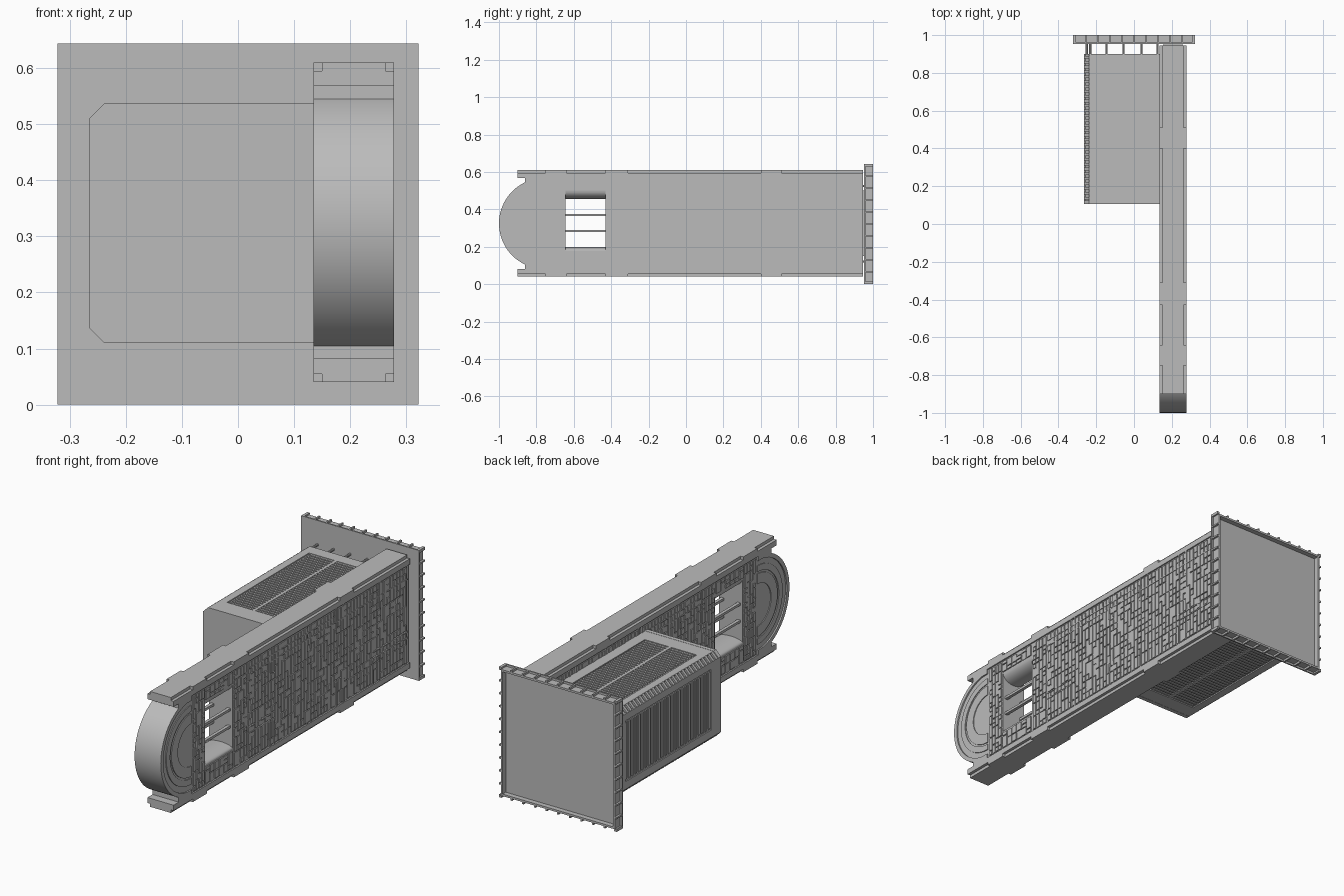
import bpy, bmesh, math, random
from mathutils import Vector, Matrix

random.seed(4)
old = bpy.data.objects.get("Cube")
if old:
    bpy.data.objects.remove(old)

GREY = (0.5, 0.5, 0.5, 1)
grey = bpy.data.materials.new("hull grey")
grey.use_nodes = True
grey.diffuse_color = GREY
grey.node_tree.nodes["Principled BSDF"].inputs["Base Color"].default_value = GREY


def finish(name, bm, smooth=False):
    bmesh.ops.recalc_face_normals(bm, faces=bm.faces)
    mesh = bpy.data.meshes.new(name)
    bm.to_mesh(mesh)
    bm.free()
    mesh.materials.append(grey)
    ob = bpy.data.objects.new(name, mesh)
    bpy.context.collection.objects.link(ob)
    if smooth:
        bpy.ops.object.select_all(action='DESELECT')
        ob.select_set(True)
        bpy.context.view_layer.objects.active = ob
        bpy.ops.object.shade_smooth_by_angle(angle=math.radians(30))
    return ob


def box(bm, x0, x1, y0, y1, z0, z1):
    size = Matrix.Diagonal((x1 - x0, y1 - y0, z1 - z0, 1))
    mid = Matrix.Translation(((x0 + x1) / 2, (y0 + y1) / 2, (z0 + z1) / 2))
    bmesh.ops.create_cube(bm, size=1, matrix=mid @ size)


def prism(bm, points, move):
    """Extrude a closed outline along a vector."""
    face = bm.faces.new([bm.verts.new(p) for p in points])
    out = bmesh.ops.extrude_face_region(bm, geom=[face], use_keep_orig=True)
    verts = [g for g in out["geom"] if isinstance(g, bmesh.types.BMVert)]
    bmesh.ops.translate(bm, verts=verts, vec=Vector(move))


def rod(bm, a, b, r):
    a, b = Vector(a), Vector(b)
    turn = (b - a).to_track_quat('Z', 'Y').to_matrix().to_4x4()
    bmesh.ops.create_cone(bm, cap_ends=True, segments=10, radius1=r, radius2=r,
                          depth=(b - a).length,
                          matrix=Matrix.Translation((a + b) / 2) @ turn)


MID, HALF, CZ = 0.2065, 0.0715, 0.325      # long hull: centre x, half width, centre z
CORE = HALF - 0.007
HUB, RAD = -0.757, 0.243                   # rounded nose
LOW, HIGH = CZ - RAD, CZ + RAD
WIN0, WIN1, SILL, LINTEL = -0.645, -0.43, 0.18, 0.5


def arc(x, r, steps=40):
    return [(x, HUB - r * math.sin(math.pi * i / steps), CZ + r * math.cos(math.pi * i / steps))
            for i in range(steps + 1)]


def both_sides(bm, y0, y1, z0, z1, proud):
    """A plate on each side wall of the long hull."""
    for s in (-1, 1):
        a, b = sorted((MID + s * (CORE - 0.002), MID + s * (CORE + proud)))
        box(bm, a, b, y0, y1, z0, z1)


# Long hull core, built around the open window
bm = bmesh.new()
for y0, y1, z0, z1 in ((HUB, WIN0, LOW, HIGH), (WIN1, 0.945, LOW, HIGH),
                       (WIN0, WIN1, LOW, SILL), (WIN0, WIN1, LINTEL, HIGH)):
    box(bm, MID - CORE, MID + CORE, y0, y1, z0, z1)
box(bm, MID - 0.05, MID + 0.05, 0.94, 0.957, 0.15, 0.5)
finish("long_hull", bm)

# Rounded nose with full-width rim and raised half rings
bm = bmesh.new()
prism(bm, arc(MID - CORE, RAD - 0.005), (2 * CORE, 0, 0))
prism(bm, arc(MID - HALF, RAD) + arc(MID - HALF, RAD - 0.02)[::-1], (2 * HALF, 0, 0))
for r0, r1 in ((0.165, 0.195), (0.105, 0.155)):
    w = CORE + 0.004
    prism(bm, arc(MID - w, r1) + arc(MID - w, r0)[::-1], (2 * w, 0, 0))
finish("rounded_nose", bm, True)

# Top and bottom rails, with notched edges between full-width tabs
bm = bmesh.new()
for s in (-1, 1):
    def slab(w, y0, y1, d0, d1):
        z0, z1 = sorted((CZ + s * d0, CZ + s * d1))
        box(bm, MID - w, MID + w, y0, y1, z0, z1)
    slab(HALF, -0.9, 0.945, RAD, 0.270)
    slab(HALF - 0.015, -0.9, 0.945, 0.268, 0.285)
    slab(HALF, -0.86, HUB, 0.220, RAD + 0.002)
    for y0, y1 in ((-0.75, -0.64), (-0.43, -0.31), (0.4, 0.51)):
        slab(HALF, y0, y1, 0.268, 0.285)
finish("edge_rails", bm)

# Window bars and rounded sill and lintel
bm = bmesh.new()
for z in (0.285, 0.37):
    for s in (-1, 1):
        x = MID + s * 0.045
        box(bm, x - 0.008, x + 0.008, WIN0, WIN1, z - 0.006, z + 0.006)
for base, tip in ((SILL, 0.198), (LINTEL, 0.455)):
    pts = [(MID + CORE * math.cos(math.pi * i / 16), WIN0,
            base + (tip - base) * math.sin(math.pi * i / 16)) for i in range(17)]
    prism(bm, pts, (0, WIN1 - WIN0, 0))
finish("window_bars", bm, True)

# Dense small panels over both side walls
bm = bmesh.new()


def panel_field(y0, y1, z0, z1, cols, rows, gap=0.005):
    dy, dz = (y1 - y0) / cols, (z1 - z0) / rows
    for c in range(cols):
        r = 0
        while r < rows:
            n = min(random.choice((1, 1, 2, 3)), rows - r)
            both_sides(bm, y0 + c * dy, y0 + (c + 1) * dy - gap,
                       z0 + r * dz, z0 + (r + n) * dz - gap,
                       random.choice((0.003, 0.004, 0.005, 0.006)))
            r += n


panel_field(-0.31, 0.925, 0.09, 0.565, 48, 15)
panel_field(WIN1 + 0.01, -0.32, 0.09, 0.565, 4, 20)
panel_field(-0.74, WIN0 - 0.005, 0.09, 0.565, 4, 20)
panel_field(WIN0, WIN1, 0.09, SILL - 0.005, 6, 4)
panel_field(WIN0, WIN1, LINTEL + 0.005, 0.565, 6, 3)
finish("side_panels", bm)

# Thin conduits over the side panels
bm = bmesh.new()
T = 0.003
for y in (-0.14, -0.11, 0.145, 0.175, 0.375, 0.43, 0.66, 0.71):
    for z0, z1 in ((LOW, 0.2), (0.445, HIGH)):
        both_sides(bm, y - T, y + T, z0, z1, 0.007)
both_sides(bm, 0.915, 0.921, LOW, HIGH, 0.007)
both_sides(bm, 0.712, 0.718, 0.24, HIGH, 0.007)
for z, y0, y1 in ((0.53, -0.31, 0.34), (0.5, -0.31, 0.93), (0.24, -0.31, -0.14),
                  (0.21, -0.31, -0.14), (0.24, 0.66, 0.93), (0.21, 0.66, 0.93)):
    both_sides(bm, y0, y1, z - T, z + T, 0.007)
finish("side_conduits", bm)

# Side pod: chamfered block with a full-size front cap
LEFT, RIGHT, PLO, PHI, CH = -0.265, 0.138, 0.11, 0.537, 0.027
FRONT, REAR = 0.105, 0.9


def pod_outline(y, inset):
    l, lo, hi = LEFT + inset, PLO + inset, PHI - inset
    return [(RIGHT, y, lo), (l + CH, y, lo), (l, y, lo + CH),
            (l, y, hi - CH), (l + CH, y, hi), (RIGHT, y, hi)]


bm = bmesh.new()
prism(bm, pod_outline(FRONT, 0.007), (0, REAR - FRONT, 0))
prism(bm, pod_outline(FRONT, 0), (0, 0.02, 0))
finish("side_pod", bm)

# Pod slats: flat borders, louvres on three faces, ribs on the chamfers
bm = bmesh.new()
D = 0.008
for z0, z1 in ((PLO, PLO + D), (PHI - D, PHI)):
    for x0, x1 in ((LEFT + CH, -0.2), (-0.06, -0.045), (0.085, RIGHT)):
        box(bm, x0, x1, FRONT, REAR, z0 + 0.001, z1 - 0.001)
    for y0, y1 in ((FRONT, 0.2), (0.84, REAR)):
        box(bm, LEFT + CH, RIGHT, y0, y1, z0 + 0.001, z1 - 0.001)
    for i in range(32):
        y = 0.2 + i * 0.02
        box(bm, -0.19, 0.08, y + 0.006, y + 0.017, z0 + 0.002, z1 - 0.002)
for z0, z1 in ((PLO + CH, 0.175), (0.475, PHI - CH)):
    box(bm, LEFT + 0.001, LEFT + D, FRONT, REAR, z0, z1)
for y0, y1 in ((FRONT, 0.18), (0.85, REAR)):
    box(bm, LEFT + 0.001, LEFT + D, y0, y1, PLO + CH, PHI - CH)
for i in range(26):
    y = 0.18 + i * 0.026
    box(bm, LEFT + 0.001, LEFT + D, y + 0.007, y + 0.02, 0.185, 0.465)
for i in range(30):
    y = 0.13 + i * 0.0257
    for edge, s in ((PLO, 1), (PHI, -1)):
        prism(bm, [(LEFT + CH, y, edge), (LEFT, y, edge + s * CH),
                   (LEFT + D, y, edge + s * (CH + 0.004)),
                   (LEFT + CH + 0.004, y, edge + s * D)], (0, 0.014, 0))
finish("pod_slats", bm)

# Rods tying the pod to the end plate
bm = bmesh.new()
for z in (PLO + 0.012, PHI - 0.012):
    for x in (-0.232, -0.145, -0.055, 0.04, 0.125):
        rod(bm, (x, 0.86, z), (x, 0.96, z), 0.006)
for i in range(4):
    z = 0.18 + i * 0.095
    rod(bm, (LEFT + 0.015, 0.86, z), (LEFT + 0.015, 0.96, z), 0.006)
finish("pod_rods", bm, True)

# End plate: front sheet, recessed back with thin rim, ribs around the edge
W, IN = 0.322, 0.312
bm = bmesh.new()
box(bm, -W, W, 0.953, 0.96, 0, 2 * W)
box(bm, -IN, IN, 0.96, 0.975, W - IN, W + IN)
for s in (-1, 1):
    a, b = sorted((s * (IN - 0.01), s * IN))
    box(bm, a, b, 0.97, 1.0, W - IN, W + IN)
    box(bm, -IN, IN, 0.97, 1.0, W + a, W + b)
finish("end_plate", bm)

bm = bmesh.new()
for i in range(11):
    p = (i / 10 * 2 - 1) * (W - 0.004)
    for s in (-1, 1):
        a, b = sorted((s * (IN - 0.004), s * W))
        box(bm, a, b, 0.958, 1.0, W + p - 0.004, W + p + 0.004)
        box(bm, p - 0.004, p + 0.004, 0.958, 1.0, W + a, W + b)
finish("end_plate_ribs", bm)
